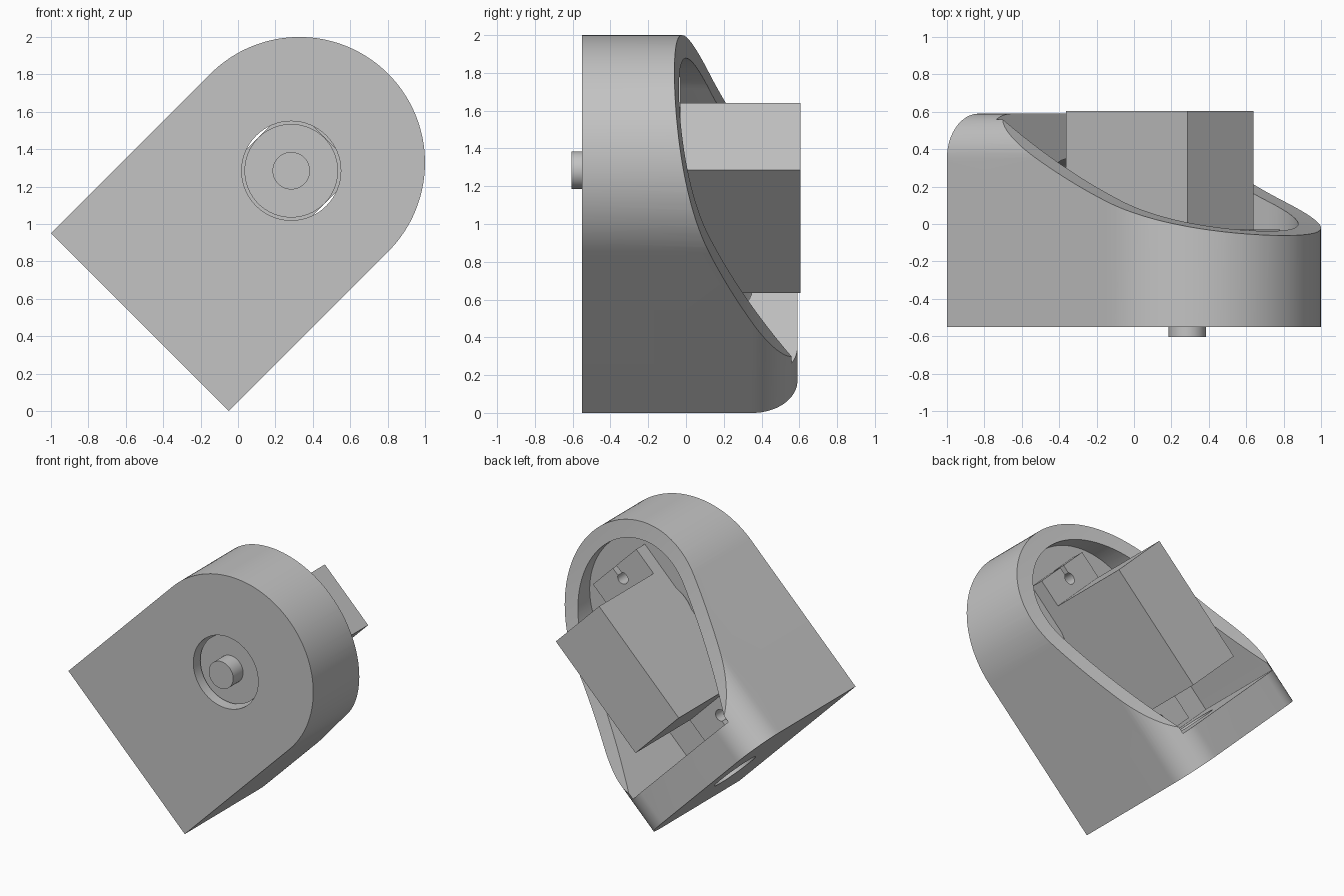
import bpy, bmesh, math
from mathutils import Matrix

if "Cube" in bpy.data.objects:
    bpy.data.objects.remove(bpy.data.objects["Cube"])

# Single plastic colour
grey = bpy.data.materials.new("light_grey")
grey.use_nodes = True
colour = (0.55, 0.55, 0.55, 1)
grey.diffuse_color = colour
grey.node_tree.nodes["Principled BSDF"].inputs["Base Color"].default_value = colour

# Parts are built upright (x across, y depth, z along), then tilted
TILT = Matrix.Translation((-0.525, 0, 0.475)) @ Matrix.Rotation(math.radians(45), 4, 'Y')
FRONT, BACK, FLOOR = -0.55, 0.59, -0.13
HALF, ROUND_Z, SHAFT_Z = 0.672, 1.206, 1.145


def prism(name, points, axis, low, high):
    """Extrude a 2D outline along an axis; the other two axes keep their order."""
    def place(p, d):
        co = list(p)
        co.insert("xyz".index(axis), d)
        return co
    bm = bmesh.new()
    face = bm.faces.new([bm.verts.new(place(p, low)) for p in points])
    top = bmesh.ops.extrude_face_region(bm, geom=[face])["geom"]
    shift = place((0, 0), high - low)
    bmesh.ops.translate(bm, vec=shift, verts=[g for g in top if isinstance(g, bmesh.types.BMVert)])
    bmesh.ops.recalc_face_normals(bm, faces=bm.faces)
    mesh = bpy.data.meshes.new(name)
    bm.to_mesh(mesh)
    bm.free()
    mesh.materials.append(grey)
    ob = bpy.data.objects.new(name, mesh)
    bpy.context.collection.objects.link(ob)
    return ob


def arc(cx, cy, r, start, end, n):
    angles = [math.radians(start + (end - start) * i / n) for i in range(n + 1)]
    return [(cx + r * math.cos(a), cy + r * math.sin(a)) for a in angles]


def disc(cx, cy, r, n=64):
    return arc(cx, cy, r, 0, 360, n)[:-1]


def rect(x0, x1, y0, y1):
    return [(x0, y0), (x1, y0), (x1, y1), (x0, y1)]


def arch(r, bottom):
    return [(-r, bottom), (r, bottom)] + arc(0, ROUND_Z, r, 0, 180, 64)


def combine(ob, cutter, operation='DIFFERENCE'):
    mod = ob.modifiers.new("cut", 'BOOLEAN')
    mod.operation, mod.object, mod.solver = operation, cutter, 'EXACT'
    bpy.context.view_layer.objects.active = ob
    bpy.ops.object.modifier_apply(modifier=mod.name)
    bpy.data.objects.remove(cutter)


# Housing: arched block with rounded back edges
housing = prism("housing", arch(HALF, 0), 'y', FRONT, BACK)
r = 0.24
section = ([(-0.7, -0.7), (0.7, -0.7), (0.7, 0), (HALF, 0)]
           + arc(HALF - r, BACK - r, r, 0, 90, 16)
           + arc(r - HALF, BACK - r, r, 90, 180, 16) + [(-HALF, 0), (-0.7, 0)])
combine(housing, prism("rounding", section, 'z', -0.1, 2), 'INTERSECT')

# Sweeping concave cut from the bottom wall to the arch
WALL = 0.25
sweep = [(0.59 - 0.62 * t + 0.135 * t * t, WALL + t) for t in [1.8 * i / 40 for i in range(41)]]
combine(housing, prism("sweep", sweep + [(0.8, 2.05), (0.8, WALL)], 'x', -1, 1))

# Hollow, shaft opening and cable hole
combine(housing, prism("hollow", arch(0.55, WALL), 'y', FLOOR, 1))
combine(housing, prism("opening", disc(0, SHAFT_Z, 0.265), 'y', -1, 0.1))
combine(housing, prism("cable_hole", disc(0, 0.18, 0.17, 48), 'z', -0.1, 0.4))

# Servo motor: body, gear cap and output shaft
MID = 0.937
parts = [
    housing,
    prism("motor_body", rect(-0.25, 0.25, MID - 0.46, MID + 0.46), 'y', -0.32, 0.605),
    prism("gear_cap", disc(0, SHAFT_Z, 0.25), 'y', -0.49, -0.31),
    prism("output_shaft", disc(0, SHAFT_Z, 0.1, 48), 'y', -0.605, -0.48),
]

# Mounting tabs with slotted screw holes
for side, name in ((1, "upper_tab"), (-1, "lower_tab")):
    z0, z1 = sorted((MID + side * 0.45, MID + side * 0.66))
    tab = prism(name, rect(-0.25, 0.25, z0, z1), 'y', FLOOR, -0.03)
    hole = MID + side * 0.565
    combine(tab, prism("screw_hole", disc(0, hole, 0.042, 32), 'y', -0.3, 0.1))
    s0, s1 = sorted((hole, MID + side * 0.7))
    combine(tab, prism("slot", rect(-0.02, 0.02, s0, s1), 'y', -0.3, 0.1))
    parts.append(tab)

# Tilt everything and smooth the curved faces
bpy.ops.object.select_all(action='DESELECT')
for ob in parts:
    ob.data.transform(TILT)
    ob.select_set(True)
bpy.context.view_layer.objects.active = housing
bpy.ops.object.shade_smooth_by_angle(angle=math.radians(30))
